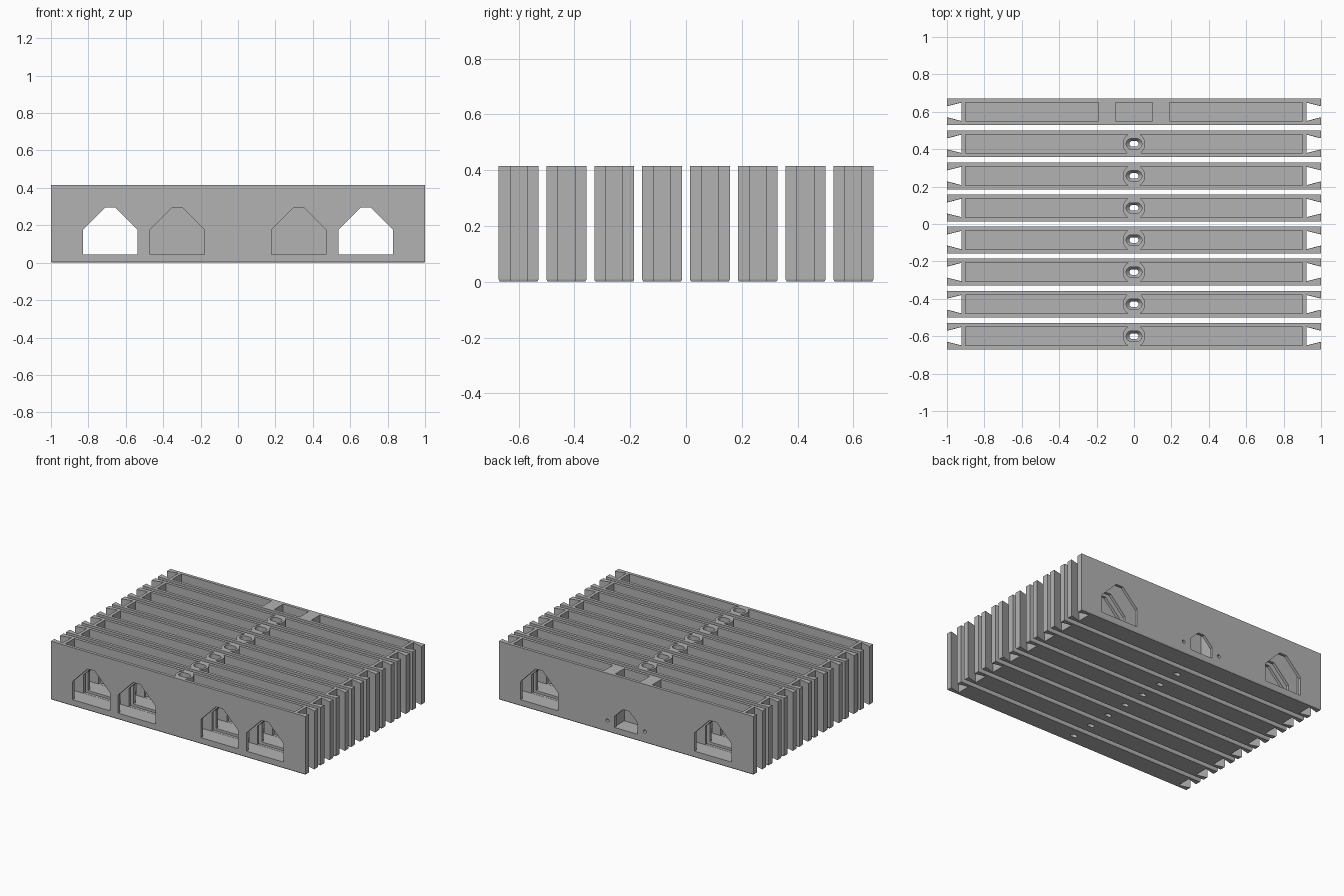
import bpy, bmesh, math

if "Cube" in bpy.data.objects:
    bpy.data.objects.remove(bpy.data.objects["Cube"])

HEIGHT, HALF_Y, WALL_Y = 0.415, 0.0715, 0.05
FLOOR, SILL = 0.044, 0.045

grey = bpy.data.materials.new("plain grey")
grey.diffuse_color = (0.45, 0.45, 0.45, 1)
grey.use_nodes = True
grey.node_tree.nodes["Principled BSDF"].inputs["Base Color"].default_value = grey.diffuse_color


def loft(name, rings):
    """Closed solid through equal-length rings of 3D points."""
    bm = bmesh.new()
    loops = [[bm.verts.new(p) for p in ring] for ring in rings]
    n = len(loops[0])
    for a, b in zip(loops, loops[1:]):
        for i in range(n):
            j = (i + 1) % n
            bm.faces.new((a[i], a[j], b[j], b[i]))
    bm.faces.new(loops[0])
    bm.faces.new(loops[-1])
    bmesh.ops.recalc_face_normals(bm, faces=bm.faces[:])
    mesh = bpy.data.meshes.new(name)
    bm.to_mesh(mesh)
    bm.free()
    mesh.materials.append(grey)
    obj = bpy.data.objects.new(name, mesh)
    bpy.context.collection.objects.link(obj)
    return obj


def upright(name, pts, z0, z1):
    return loft(name, [[(x, y, z) for x, y in pts] for z in (z0, z1)])


def across(name, pts, y0, y1):
    return loft(name, [[(x, y, z) for x, z in pts] for y in (y0, y1)])


def box_pocket(x0, x1):
    pts = [(x0, -WALL_Y), (x1, -WALL_Y), (x1, WALL_Y), (x0, WALL_Y)]
    return upright("pocket_cutter", pts, FLOOR, 0.6)


def boss_pocket(side):
    """Half pocket that leaves half of the round screw boss standing."""
    r, a0 = 0.06, math.asin(WALL_Y / 0.06)
    pts = [(0.9, -WALL_Y), (0.9, WALL_Y)]
    for i in range(13):
        a = a0 - 2 * a0 * i / 12
        pts.append((r * math.cos(a), r * math.sin(a)))
    return upright("pocket_cutter", [(side * x, y) for x, y in pts], FLOOR, 0.6)


def window(cx, half, flat, shoulder, top, y0=-0.2, y1=0.2):
    pts = [(-half, SILL), (half, SILL), (half, shoulder),
           (flat, top), (-flat, top), (-half, shoulder)]
    return across("window_cutter", [(cx + x, z) for x, z in pts], y0, y1)


def slot(half_x, half_y, z):
    """Ring with rounded ends, at height z."""
    ring = []
    for i in range(24):
        a = 2 * math.pi * (i + 0.5) / 24
        cx = math.copysign(half_x - half_y, math.cos(a))
        ring.append((cx + half_y * math.cos(a), half_y * math.sin(a), z))
    return ring


def screw_slot():
    return loft("slot_cutter", [slot(0.024, 0.015, -0.1), slot(0.024, 0.015, 0.035),
                                slot(0.042, 0.028, 0.055), slot(0.042, 0.028, 0.6)])


def pin_hole(cx):
    pts = [(cx + 0.012 * math.cos(i * math.pi / 8), 0.08 + 0.012 * math.sin(i * math.pi / 8))
           for i in range(16)]
    return across("pin_cutter", pts, -0.03, 0.2)


def bar_blank(name):
    """Long block with dovetail notches in both ends and a chamfered foot."""
    right = [(1, -HALF_Y), (1, -0.03), (0.922, -WALL_Y), (0.922, WALL_Y), (1, 0.03), (1, HALF_Y)]
    pts = right + [(-x, -y) for x, y in right]
    foot = [(x * 0.997, y * 0.94 if abs(y) == HALF_Y else y, 0) for x, y in pts]
    return loft(name, [foot, [(x, y, 0.008) for x, y in pts],
                       [(x, y, HEIGHT) for x, y in pts]])


def carve(obj, cutters):
    for c in cutters:
        m = obj.modifiers.new("cut", 'BOOLEAN')
        m.operation, m.solver, m.object = 'DIFFERENCE', 'EXACT', c
    bpy.context.view_layer.update()
    dg = bpy.context.evaluated_depsgraph_get()
    mesh = bpy.data.meshes.new_from_object(obj.evaluated_get(dg))
    obj.modifiers.clear()
    obj.data = mesh
    for c in cutters:
        bpy.data.objects.remove(c)


def big_window(cx):
    return window(cx, 0.146, 0.028, 0.175, 0.295)


# Seven matching slats: two pockets around a boss, four windows, screw slot
slat = bar_blank("slat_1")
carve(slat, [boss_pocket(1), boss_pocket(-1), screw_slot()]
      + [big_window(x) for x in (-0.683, -0.325, 0.325, 0.683)])
slat.location.y = -0.6
for i in range(1, 7):
    copy = bpy.data.objects.new(f"slat_{i + 1}", slat.data)
    copy.location.y = -0.6 + i * 1.2 / 7
    bpy.context.collection.objects.link(copy)

# Back slat: three pockets, two through windows, small rear window, pin holes
back = bar_blank("back_slat")
carve(back, [box_pocket(-0.9, -0.19), box_pocket(-0.1, 0.1), box_pocket(0.19, 0.9),
             big_window(-0.683), big_window(0.683),
             window(0, 0.09, 0.025, 0.125, 0.19, 0, 0.2),
             pin_hole(-0.147), pin_hole(0.147)])
back.location.y = 0.6
